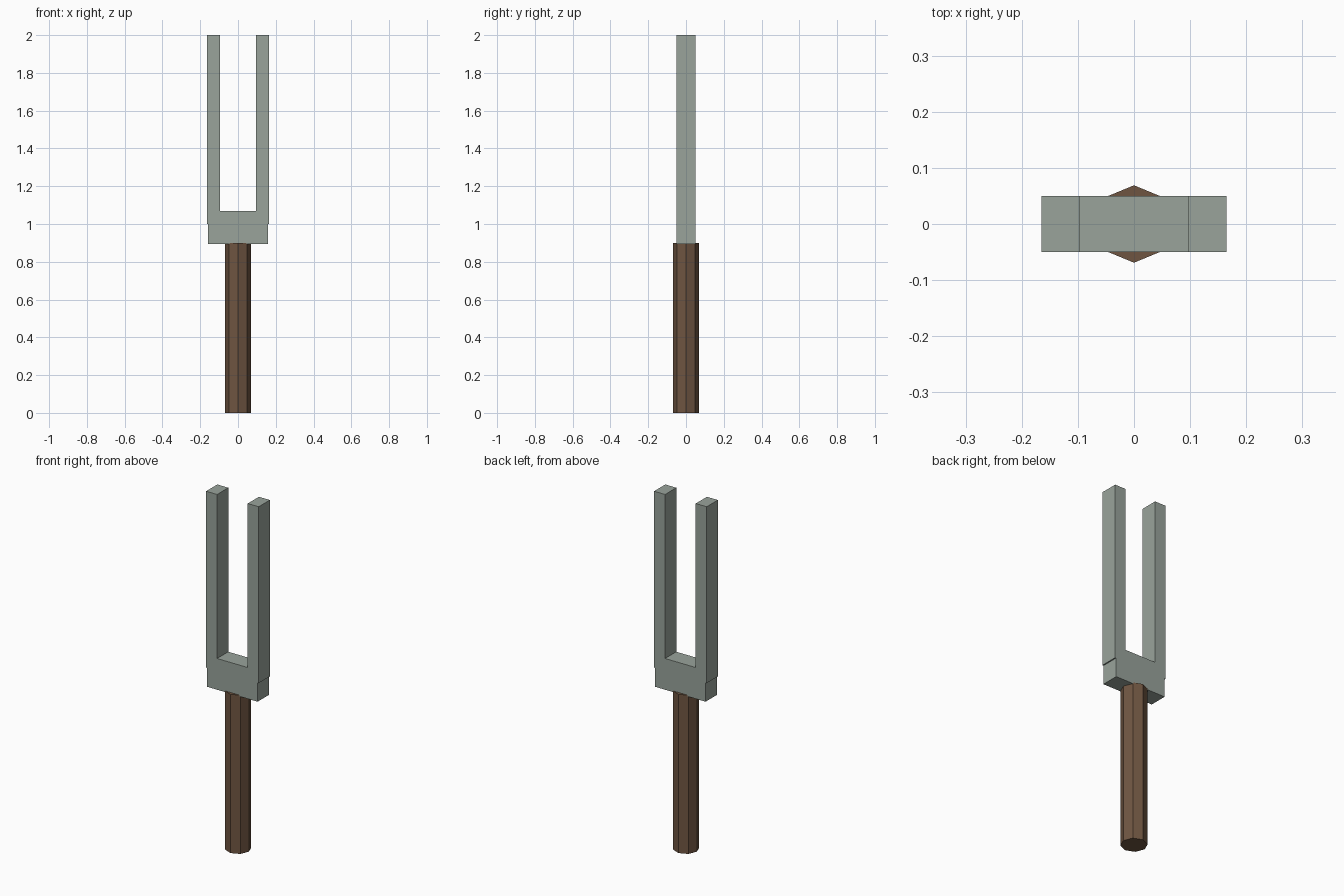
import bpy, bmesh, math

if "Cube" in bpy.data.objects:
    bpy.data.objects.remove(bpy.data.objects["Cube"])


def material(name, rgb):
    m = bpy.data.materials.new(name)
    m.diffuse_color = (*rgb, 1)
    m.use_nodes = True
    m.node_tree.nodes["Principled BSDF"].inputs["Base Color"].default_value = m.diffuse_color
    return m


steel = material("grey_steel", (0.32, 0.37, 0.33))
wood = material("brown_grip", (0.157, 0.091, 0.053))


def prism(name, outline, start, direction, mat):
    """Extrude a flat outline (list of 3D points) along a direction."""
    bm = bmesh.new()
    face = bm.faces.new([bm.verts.new(p) for p in outline])
    ext = bmesh.ops.extrude_face_region(bm, geom=[face])
    moved = [v for v in ext["geom"] if isinstance(v, bmesh.types.BMVert)]
    bmesh.ops.translate(bm, verts=moved, vec=direction)
    bmesh.ops.translate(bm, verts=bm.verts[:], vec=start)
    bmesh.ops.recalc_face_normals(bm, faces=bm.faces[:])
    me = bpy.data.meshes.new(name)
    bm.to_mesh(me)
    bm.free()
    me.materials.append(mat)
    ob = bpy.data.objects.new(name, me)
    bpy.context.collection.objects.link(ob)
    return ob


# Octagonal handle with corners on the axes
R = 0.069
octagon = [(R * math.cos(i * math.pi / 4), R * math.sin(i * math.pi / 4), 0) for i in range(8)]
prism("handle", octagon, (0, 0, 0), (0, 0, 0.9), wood)

# Fork: base block with two slightly overhanging prongs, one mirrored profile
half = [(0.158, 0.893), (0.158, 1.0), (0.165, 1.0), (0.165, 2.0), (0.096, 2.0), (0.096, 1.07)]
profile = half + [(-x, z) for x, z in reversed(half)]
prism("fork_head", [(x, 0, z) for x, z in profile], (0, -0.05, 0), (0, 0.1, 0), steel)
